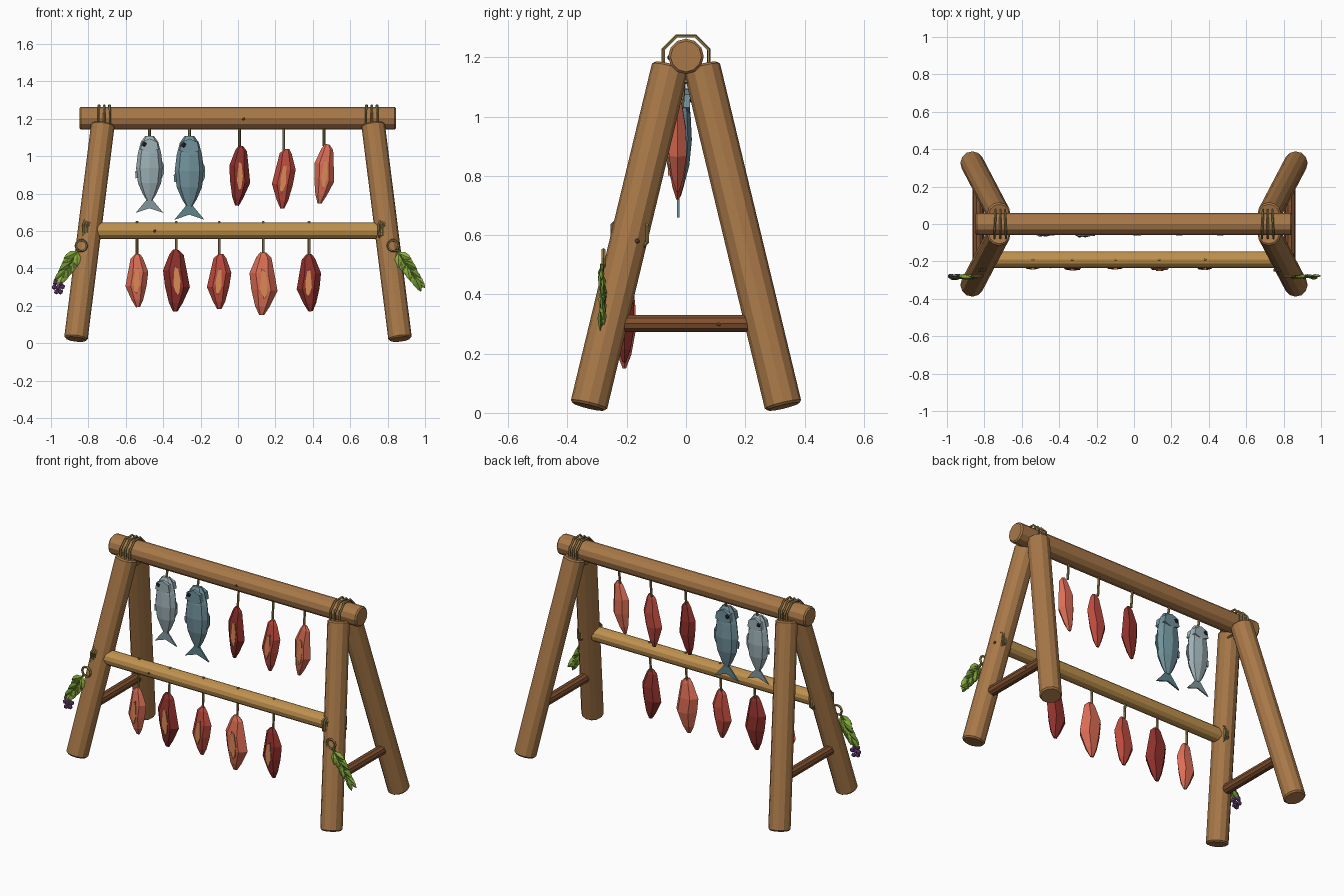
import bpy, bmesh, math, random
from mathutils import Vector, Matrix

if "Cube" in bpy.data.objects:
    bpy.data.objects.remove(bpy.data.objects["Cube"])

random.seed(4)
MATS = {}

def mat(hexcol):
    if hexcol not in MATS:
        rgb = [int(hexcol[i:i + 2], 16) / 255 for i in (0, 2, 4)]
        m = bpy.data.materials.new("colour_" + hexcol)
        m.diffuse_color = [((c + 0.055) / 1.055) ** 2.4 for c in rgb] + [1]
        m.use_nodes = True
        m.node_tree.nodes["Principled BSDF"].inputs["Base Color"].default_value = m.diffuse_color
        MATS[hexcol] = m
    return MATS[hexcol]

def finish(name, bm, col, matrix=None):
    bmesh.ops.recalc_face_normals(bm, faces=bm.faces)
    me = bpy.data.meshes.new(name)
    bm.to_mesh(me)
    bm.free()
    me.materials.append(mat(col))
    ob = bpy.data.objects.new(name, me)
    bpy.context.collection.objects.link(ob)
    if matrix is not None:
        ob.matrix_world = matrix
    return ob

def loft(name, rings, n, col, matrix=None):
    """Closed tube along z; each ring is (z, centre x, half width, half depth)."""
    bm = bmesh.new()
    rows = [[bm.verts.new((cx + hw * math.cos(2 * math.pi * i / n),
                           hd * math.sin(2 * math.pi * i / n), z)) for i in range(n)]
            for z, cx, hw, hd in rings]
    for a, b in zip(rows, rows[1:]):
        for i in range(n):
            j = (i + 1) % n
            bm.faces.new((a[i], a[j], b[j], b[i]))
    bm.faces.new(rows[0])
    bm.faces.new(rows[-1])
    return finish(name, bm, col, matrix)

def log(name, a, b, r, col, n=12, bevel=0.008):
    a, b = Vector(a), Vector(b)
    d = b - a
    L = d.length
    m = Matrix.Translation(a) @ d.to_track_quat('Z', 'Y').to_matrix().to_4x4()
    e = r - bevel
    return loft(name, [(0, 0, e, e), (bevel, 0, r, r), (L - bevel, 0, r, r), (L, 0, e, e)], n, col, m)

def slab(name, pts, y0, y1, col, matrix):
    """Flat outline in xz given a thickness in y."""
    bm = bmesh.new()
    f = [bm.verts.new((x, y0, z)) for x, z in pts]
    k = [bm.verts.new((x, y1, z)) for x, z in pts]
    bm.faces.new(f)
    bm.faces.new(k[::-1])
    for i in range(len(pts)):
        j = (i + 1) % len(pts)
        bm.faces.new((f[i], k[i], k[j], f[j]))
    return finish(name, bm, col, matrix)

def ring(name, loc, R, r, col, rot, n=8):
    bpy.ops.mesh.primitive_torus_add(major_segments=n, minor_segments=5, major_radius=R,
                                     minor_radius=r, location=loc, rotation=rot)
    ob = bpy.context.object
    ob.name = name
    ob.data.materials.append(mat(col))

def ball(name, loc, r, col, scale=(1, 1, 1)):
    bm = bmesh.new()
    bmesh.ops.create_icosphere(bm, subdivisions=1, radius=r)
    return finish(name, bm, col, Matrix.Translation(loc) @ Matrix.Diagonal((*scale, 1)))

WOOD, RAIL, BRACE, ROPE, KNOT = "A87848", "C0924F", "80502F", "97804C", "5A3A20"

# frame logs
log("top_beam", (-0.848, 0, 1.203), (0.845, 0, 1.203), 0.06, WOOD)
log("lower_rail", (-0.79, -0.19, 0.602), (0.79, -0.19, 0.602), 0.044, RAIL)
for s in (-1, 1):
    side = "left" if s < 0 else "right"
    for t, pos in ((-1, "front"), (1, "back")):
        log(f"{pos}_{side}_leg", (s * 0.867, t * 0.329, 0.021), (s * 0.722, t * 0.052, 1.172), 0.063, WOOD)
    log(f"{side}_brace", (s * 0.833, -0.27, 0.302), (s * 0.833, 0.27, 0.302), 0.03, BRACE, 10)
    # rope lashings, with the octagon's flat side up
    for k in (-1, 0, 1):
        for nm, c, R, step in (("top", (s * 0.715, 0, 1.195), 0.083, 0.028),
                               ("rail", (s * 0.79, -0.19, 0.605), 0.07, 0.013)):
            ring(f"{side}_{nm}_lashing", (c[0] + k * step, c[1], c[2]), R, 0.0065, ROPE,
                 (math.radians(22.5), math.radians(90 + 3 * k), 0) if nm == "rail"
                 else (0, math.radians(90), math.radians(2 * k)))
            bpy.context.object.data.transform(Matrix.Rotation(math.radians(22.5), 4, 'Z'))

# wood knots
for loc, sc in (((0.03, -0.058, 1.2), (1, 0.6, 1)), ((-0.445, -0.232, 0.6), (1, 0.6, 1)),
                ((0.86, 0.11, 0.3), (0.6, 1, 1)), ((0.852, -0.165, 0.58), (0.6, 1, 1))):
    ball("wood_knot", loc, 0.009, KNOT, sc)

# meat strips: x, centre z, length, half width, tilt, mirror, y, colour
DARK, RED, SALMON, FAT = "8E302B", "BC4A3D", "DB6C54", "D98A55"
meats = [
    (0.008, 0.895, 0.32, 0.060, 5, 1, -0.028, DARK),
    (0.245, 0.880, 0.32, 0.062, 3, -1, -0.028, RED),
    (0.460, 0.905, 0.32, 0.060, 9, 1, -0.028, SALMON),
    (-0.540, 0.335, 0.285, 0.063, -2, -1, -0.208, SALMON),
    (-0.330, 0.335, 0.33, 0.074, 2, 1, -0.208, DARK),
    (-0.100, 0.330, 0.295, 0.066, 0, -1, -0.208, RED),
    (0.135, 0.318, 0.335, 0.078, 3, 1, -0.208, SALMON),
    (0.380, 0.323, 0.305, 0.068, -3, -1, -0.208, DARK),
]
for x, z, L, w, tilt, mir, y, col in meats:
    m = Matrix.Translation((x, y, z)) @ Matrix.Rotation(-math.radians(tilt), 4, 'Y').inverted()
    hd = w * 0.58
    rows = [(0.5, -0.12, 0.2, 0.2), (0.42, -0.05, 0.52, 0.5), (0.16, -0.12, 0.86, 0.93),
            (-0.1, 0.1, 0.9, 1.0), (-0.36, 0.02, 0.5, 0.6), (-0.5, 0.0, 0.17, 0.15)]
    loft("meat_strip", [(a * L, mir * b * w, c * w, d * hd) for a, b, c, d in rows], 6, col, m)
    fat = [(-0.16, 0.24), (0.1, 0.2), (0.3, 0.0), (0.26, -0.2), (0.1, -0.25), (-0.2, -0.08)]
    slab("meat_fat", [(mir * a * w, b * L) for a, b in fat], -hd * 0.93, 0, FAT, m)
    # string goes up through the beam or rail
    ys = 0 if z > 0.6 else -0.19
    log("hanging_string", (x, y * 0.5 + ys * 0.5, z + 0.47 * L), (x, ys, 1.2 if z > 0.6 else 0.652),
        0.0075, ROPE, 6, 0.001)

# fish, head up: x, top z, scale, body colour, fin colour
for x, zt, s, col, fin in ((-0.473, 1.107, 1.0, "9DB1B6", "8299A0"), (-0.26, 1.107, 1.09, "71929C", "5F858C")):
    m = Matrix.Translation((x, -0.026, zt)) @ Matrix.Scale(s, 4)
    loft("fish_body", [(0, 0, 0.024, 0.012), (-0.03, 0, 0.046, 0.028), (-0.09, 0, 0.062, 0.038),
                       (-0.17, 0, 0.072, 0.042), (-0.25, 0, 0.062, 0.034), (-0.31, 0, 0.036, 0.018),
                       (-0.345, 0, 0.014, 0.008)], 8, col, m)
    slab("fish_tail", [(0, -0.315), (0.02, -0.345), (0.074, -0.41), (0, -0.385), (-0.074, -0.41),
                       (-0.02, -0.345)], -0.004, 0.004, fin, m)
    slab("fish_back_fin", [(0.05, -0.1), (0.076, -0.15), (0.077, -0.2), (0.05, -0.26)], -0.004, 0.004, fin, m)
    slab("fish_belly_fin", [(-0.05, -0.17), (-0.077, -0.19), (-0.074, -0.225), (-0.05, -0.22)], -0.004, 0.004, fin, m)
    # gill plate and eyes
    slab("fish_gill", [(-0.048, -0.07), (0, -0.09), (0.048, -0.07), (0.04, -0.03), (0, -0.012), (-0.04, -0.03)],
         -0.036, 0.036, col, m)
    for t in (-1, 1):
        ball("fish_eye", m @ Vector((-0.028, t * 0.036, -0.043)), 0.013 * s, "1C1C1E", (1, 0.5, 1))
    log("hanging_string", (x, -0.024, zt - 0.02), (x, 0, 1.2), 0.0075, ROPE, 6, 0.001)

# herb bundles hung on the front legs
def leaf(x, z, ang, L, w, y, col):
    m = Matrix.Translation((x, y, z)) @ Matrix.Rotation(ang, 4, 'Y')
    loft("herb_leaf", [(0, 0, 0.004, 0.002), (-0.4 * L, 0, w, 0.009), (-0.75 * L, 0, w * 0.7, 0.006),
                       (-L, 0, 0.001, 0.001)], 4, col, m)

for s, x0, x1, z1 in ((-1, 0.838, 0.935, 0.37), (1, 0.83, 0.95, 0.345)):
    z0, y = 0.522, -0.283
    ring("herb_loop", (s * x0, y + 0.004, z0), 0.029, 0.007, ROPE, (math.pi / 2, 0, 0), 10)
    log("herb_stem", (s * (x0 + 0.015), y, z0 - 0.02), (s * x1, y, z1), 0.007, "5E7A2E", 6, 0.001)
    lean = math.atan2(x1 - x0, z0 - z1)
    for i in range(7):
        f = 0.22 + i * 0.125
        px, pz = s * (x0 + (x1 - x0) * f), z0 + (z1 - z0) * f
        for t in (-1, 1):
            a = -s * lean + t * (0.55 - 0.06 * i)
            leaf(px, pz, -a * -1, 0.075 + 0.012 * random.random(), 0.02,
                 y + random.uniform(-0.007, 0.007), random.choice(("7FA637", "94B845", "688F2E")))
    # berries on the left bundle only
    if s < 0:
        for i, (bx, bz) in enumerate(((-0.975, 0.325), (-0.95, 0.32), (-0.982, 0.3), (-0.96, 0.298),
                                      (-0.938, 0.302), (-0.97, 0.276), (-0.949, 0.275))):
            ball("berry", (bx, y + 0.004 * (-1) ** i, bz), 0.015, "7B4A86")
